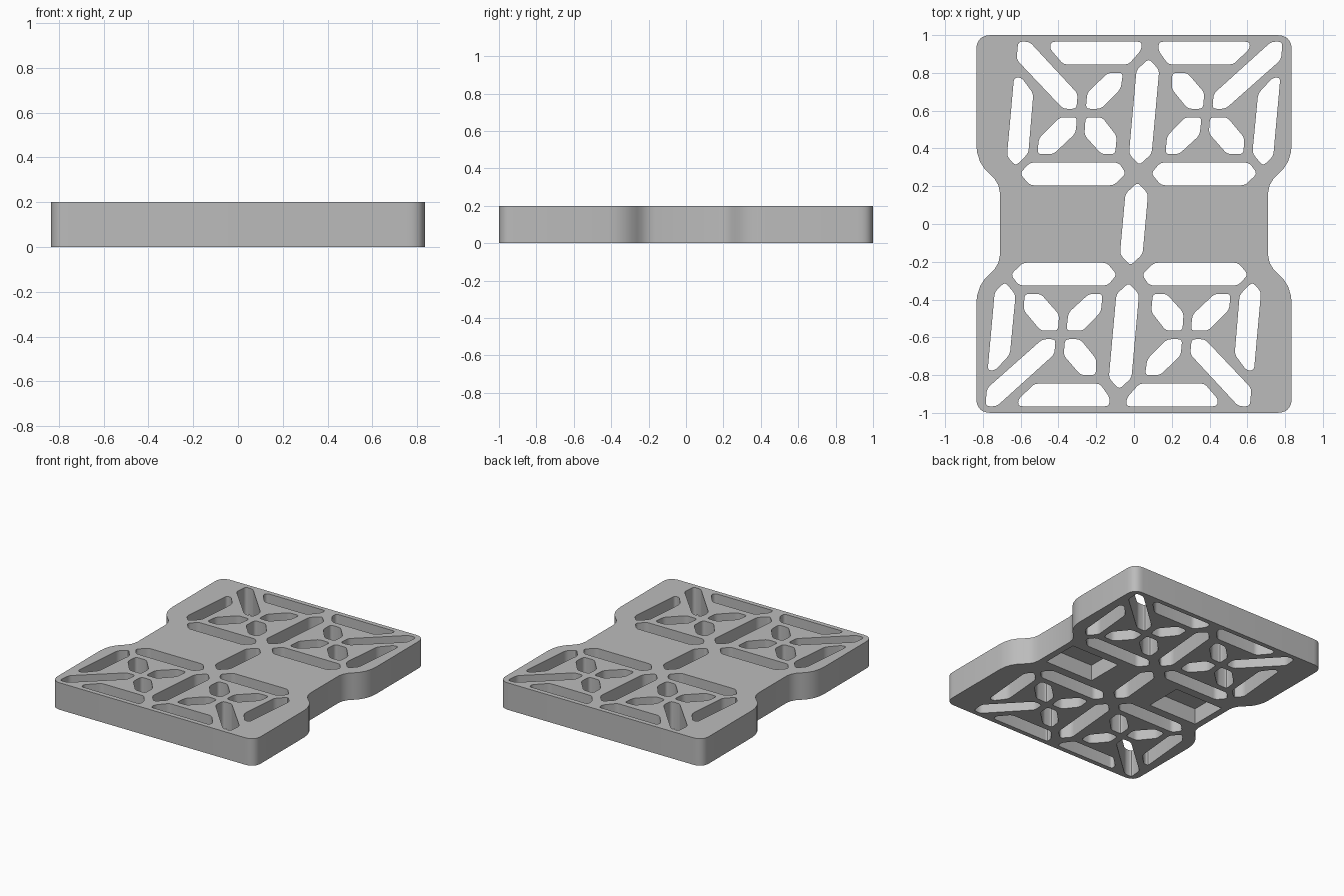
import bpy
import bmesh
from mathutils import Vector

cube = bpy.data.objects.get("Cube")
if cube:
    bpy.data.objects.remove(cube, do_unlink=True)

HEIGHT = 0.2
SLANT = 0.09


def rounded(points, radius, steps):
    """Replace every corner of a closed outline with a short curve."""
    points = [Vector(p) for p in points]
    result = []
    for i, corner in enumerate(points):
        before = points[i - 1] - corner
        after = points[(i + 1) % len(points)] - corner
        start = corner + before.normalized() * min(radius, before.length * 0.45)
        end = corner + after.normalized() * min(radius, after.length * 0.45)
        for k in range(steps + 1):
            t = k / steps
            result.append(start * (1 - t) ** 2 + corner * 2 * t * (1 - t) + end * t ** 2)
    return result


def add_prism(bm, outline, low, high):
    """Add a closed upright prism over a flat outline."""
    bottom = [bm.verts.new((p[0], p[1], low)) for p in outline]
    top = [bm.verts.new((p[0], p[1], high)) for p in outline]
    bm.faces.new(bottom)
    bm.faces.new(top)
    for i in range(len(outline)):
        bm.faces.new((bottom[i - 1], bottom[i], top[i], top[i - 1]))


def finish(bm, name):
    bmesh.ops.recalc_face_normals(bm, faces=bm.faces[:])
    mesh = bpy.data.meshes.new(name)
    bm.to_mesh(mesh)
    bm.free()
    obj = bpy.data.objects.new(name, mesh)
    bpy.context.collection.objects.link(obj)
    return obj


def mirror(points):
    return [(-x, y) for x, y in points]


def turn(points):
    return [(-x, -y) for x, y in points]


def upright_bar(low, high, half=0.06):
    """Six-sided bar on the centre line."""
    tip = 0.06
    return [(0, high), (half, high - tip), (half, low + tip),
            (0, low), (-half, low + tip), (-half, high - tip)]


# Plate outline: wide ends with rounded corners and a curved waist
corner = rounded([(0.0, 1), (0.835, 1), (0.835, 0.0)], 0.08, 8)[9:18]
corner = [tuple(p) for p in corner]
shoulder = rounded([(0.71, 0.0), (0.835, 0.39), (0.77, 0.27), (0.71, 0.16)], 0.1, 1)
shoulder = [(0.835, 0.42), (0.83, 0.375), (0.815, 0.33), (0.79, 0.29),
            (0.762, 0.262), (0.737, 0.237), (0.718, 0.205), (0.71, 0.165)]
quarter = corner + shoulder
right_side = quarter + [(x, -y) for x, y in reversed(quarter)]
bm = bmesh.new()
add_prism(bm, right_side + turn(right_side), 0, HEIGHT)
plate = finish(bm, "segment_plate")

# Right half of one display digit, before slanting
half_digit = {
    "end_bar": [(.045, .965), (.525, .965), (.53, .93), (.45, .845), (.105, .845), (.045, .92)],
    "side_bar": [(.705, .775), (.665, .775), (.595, .69), (.593, .375), (.655, .307), (.705, .36)],
    "corner_slot": [(.7, .965), (.64, .965), (.36, .69), (.36, .61), (.43, .61), (.7, .87)],
    "inner_slot": [(.13, .8), (.21, .8), (.31, .695), (.31, .61), (.23, .61), (.135, .715)],
    "outer_foot": [(.352, .565), (.443, .565), (.544, .455), (.545, .37), (.46, .37), (.353, .48)],
    "inner_foot": [(.307, .565), (.22, .565), (.133, .465), (.133, .37), (.205, .37), (.305, .47)],
    "middle_bar": [(.11, .325), (.58, .325), (.628, .268), (.57, .205), (.125, .205), (.067, .268)],
}

# Mirror across the centre line, then turn half round for the other end
digit = [upright_bar(0.312, 0.875)]
for shape in half_digit.values():
    digit += [shape, mirror(shape)]
openings = digit + [turn(shape) for shape in digit] + [upright_bar(-0.22, 0.22)]

bm = bmesh.new()
for shape in openings:
    slanted = [(x + SLANT * y, y) for x, y in shape]
    add_prism(bm, rounded(slanted, 0.022, 4), -0.1, HEIGHT + 0.1)

# Blind pockets under the waist
pocket = [(0.26, -0.14), (0.66, -0.14), (0.66, 0.14), (0.26, 0.14)]
for shape in (pocket, turn(pocket)):
    add_prism(bm, shape, -0.1, 0.12)
cutter = finish(bm, "opening_cutter")
cutter.hide_render = True

# Cut the openings and drop the cutter
cut = plate.modifiers.new("openings", "BOOLEAN")
cut.operation = "DIFFERENCE"
cut.solver = "EXACT"
cut.object = cutter
bpy.ops.object.select_all(action="DESELECT")
bpy.context.view_layer.objects.active = plate
plate.select_set(True)
bpy.ops.object.modifier_apply(modifier=cut.name)
bpy.data.objects.remove(cutter, do_unlink=True)

# Single grey finish
grey = bpy.data.materials.new("plain_grey")
grey.use_nodes = True
colour = (0.5, 0.5, 0.5, 1)
grey.diffuse_color = colour
grey.node_tree.nodes["Principled BSDF"].inputs["Base Color"].default_value = colour
plate.data.materials.clear()
plate.data.materials.append(grey)
bpy.ops.object.shade_smooth_by_angle()
